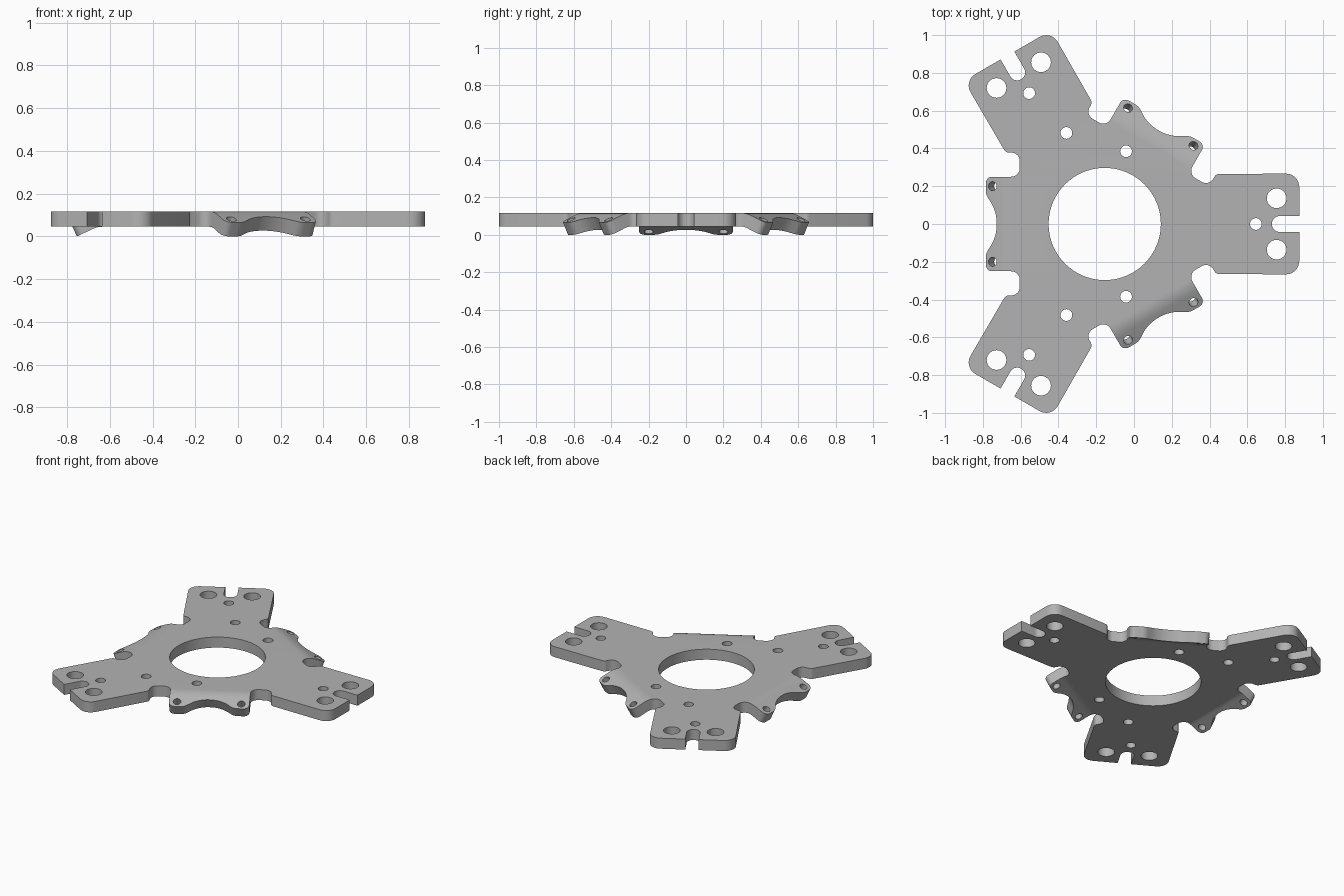
import bpy, bmesh
from math import sin, cos, tan, sqrt, pi, radians
from mathutils import Vector, Matrix

cube = bpy.data.objects.get("Cube")
if cube:
    bpy.data.objects.remove(cube)

HUB_X = -0.155                      # hub centre, arms radiate from here
BOTTOM, THICK = 0.045, 0.072
BEND_START, BEND_R, BEND = 0.48, 0.136, radians(25)


def turn(p, deg):
    return Matrix.Rotation(radians(deg), 2) @ Vector(p)


def fillet(corners, steps=8):
    """Round each (point, radius) corner of a closed outline."""
    out = []
    n = len(corners)
    for i, (p, r) in enumerate(corners):
        if r == 0:
            out.append(p)
            continue
        a = (corners[i - 1][0] - p).normalized()
        b = (corners[(i + 1) % n][0] - p).normalized()
        half = a.angle(b) / 2
        centre = p + (a + b).normalized() * (r / sin(half))
        start = p + a * (r / tan(half)) - centre
        end = p + b * (r / tan(half)) - centre
        sweep = start.angle_signed(end)
        for k in range(steps + 1):
            out.append(centre + Matrix.Rotation(-sweep * k / steps, 2) @ start)
    return out


def circle(x, y, r, n=32):
    return [Vector((x + r * cos(2 * pi * k / n), y + r * sin(2 * pi * k / n)))
            for k in range(n)]


# Half of one sector: slotted arm end, arm side, relief pocket, scalloped flange
arm = [((0.885, 0.042), 0.041), ((1.03, 0.042), 0), ((1.03, 0.267), 0.07)]
flange = [((0.524, -0.378), 0.03), ((0.45, -0.378), 0.045), ((0.45, -0.25), 0.045),
          ((0.624, -0.25), 0.035), ((0.624, -0.155), 0.07)]
for k in range(8):
    v = -0.11 * (1 - k / 8)
    flange.append(((0.768 - sqrt(0.208 ** 2 - v * v), v), 0))
half = [(Vector(p), r) for p, r in arm] + [(turn(p, 60), r) for p, r in flange]
mirrored = [(Vector((p.x, -p.y)), r) for p, r in reversed(half)]
sector = mirrored + half
outline = [(turn(p, a), r) for a in (0, 120, 240) for p, r in sector]

# Openings: hub bore, arm holes, flange holes, inner mounting holes
loops = [fillet(outline), circle(0, 0, 0.297, 96)]
for a in (0, 120, 240):
    for u, v, r in ((0.91, 0.136, 0.052), (0.91, -0.136, 0.052), (0.80, 0, 0.031)):
        loops.append(circle(*turn((u, v), a), r))
    for v in (0.2, -0.2):
        loops.append(circle(*turn((0.585, v), a + 60), 0.024))
for side in (1, -1):
    loops.append(circle(-0.203, side * 0.482, 0.031))
    loops.append(circle(0.113, side * 0.385, 0.031))

# Flat plate blank from a filled, extruded curve
curve = bpy.data.curves.new("plate_profile", 'CURVE')
curve.dimensions = '2D'
curve.fill_mode = 'BOTH'
curve.extrude = THICK / 2
for pts in loops:
    spline = curve.splines.new('POLY')
    spline.points.add(len(pts) - 1)
    for sp, p in zip(spline.points, pts):
        sp.co = (p.x, p.y, 0, 1)
    spline.use_cyclic_u = True
plate = bpy.data.objects.new("plate_blank", curve)
bpy.context.collection.objects.link(plate)
bpy.context.view_layer.update()
mesh = bpy.data.meshes.new_from_object(
    plate.evaluated_get(bpy.context.evaluated_depsgraph_get()))
bpy.data.objects.remove(plate)

bm = bmesh.new()
bm.from_mesh(mesh)
bmesh.ops.remove_doubles(bm, verts=bm.verts, dist=0.0003)

# Bend the three flanges down around a rounded fold
STEPS = 8
ARC = BEND_R * BEND
for a in (60, 180, 300):
    d = turn((1, 0), a)
    out, across = Vector((d.x, d.y, 0)), Vector((-d.y, d.x, 0))
    for k in range(STEPS + 1):
        bmesh.ops.bisect_plane(
            bm, geom=bm.verts[:] + bm.edges[:] + bm.faces[:], dist=0.0001,
            plane_co=out * (BEND_START + ARC * k / STEPS), plane_no=out)
for a in (60, 180, 300):
    d = turn((1, 0), a)
    out, across = Vector((d.x, d.y, 0)), Vector((-d.y, d.x, 0))
    for vert in bm.verts:
        s, v = vert.co.dot(out) - BEND_START, vert.co.dot(across)
        if s <= 0 or abs(v) > 0.32:
            continue
        t = min(s / ARC, 1) * BEND
        rest = max(s - ARC, 0)
        rad = BEND_R + vert.co.z
        u = BEND_START + rad * sin(t) + rest * cos(t)
        z = rad * cos(t) - BEND_R - rest * sin(t)
        vert.co = out * u + across * v + Vector((0, 0, z))

bmesh.ops.translate(bm, verts=bm.verts, vec=(HUB_X, 0, BOTTOM + THICK / 2))
low = min(v.co.z for v in bm.verts)
bmesh.ops.translate(bm, verts=bm.verts, vec=(0, 0, -low))
bmesh.ops.recalc_face_normals(bm, faces=bm.faces)
bm.to_mesh(mesh)
bm.free()

# Single bare metal colour
GREY = (0.45, 0.45, 0.45, 1)
mat = bpy.data.materials.new("plain_grey")
mat.use_nodes = True
mat.diffuse_color = GREY
mat.node_tree.nodes["Principled BSDF"].inputs["Base Color"].default_value = GREY
mesh.materials.clear()
mesh.materials.append(mat)

bracket = bpy.data.objects.new("three_arm_plate", mesh)
bpy.context.collection.objects.link(bracket)
bpy.ops.object.select_all(action='DESELECT')
bracket.select_set(True)
bpy.context.view_layer.objects.active = bracket
bpy.ops.object.shade_smooth_by_angle(angle=radians(30))
